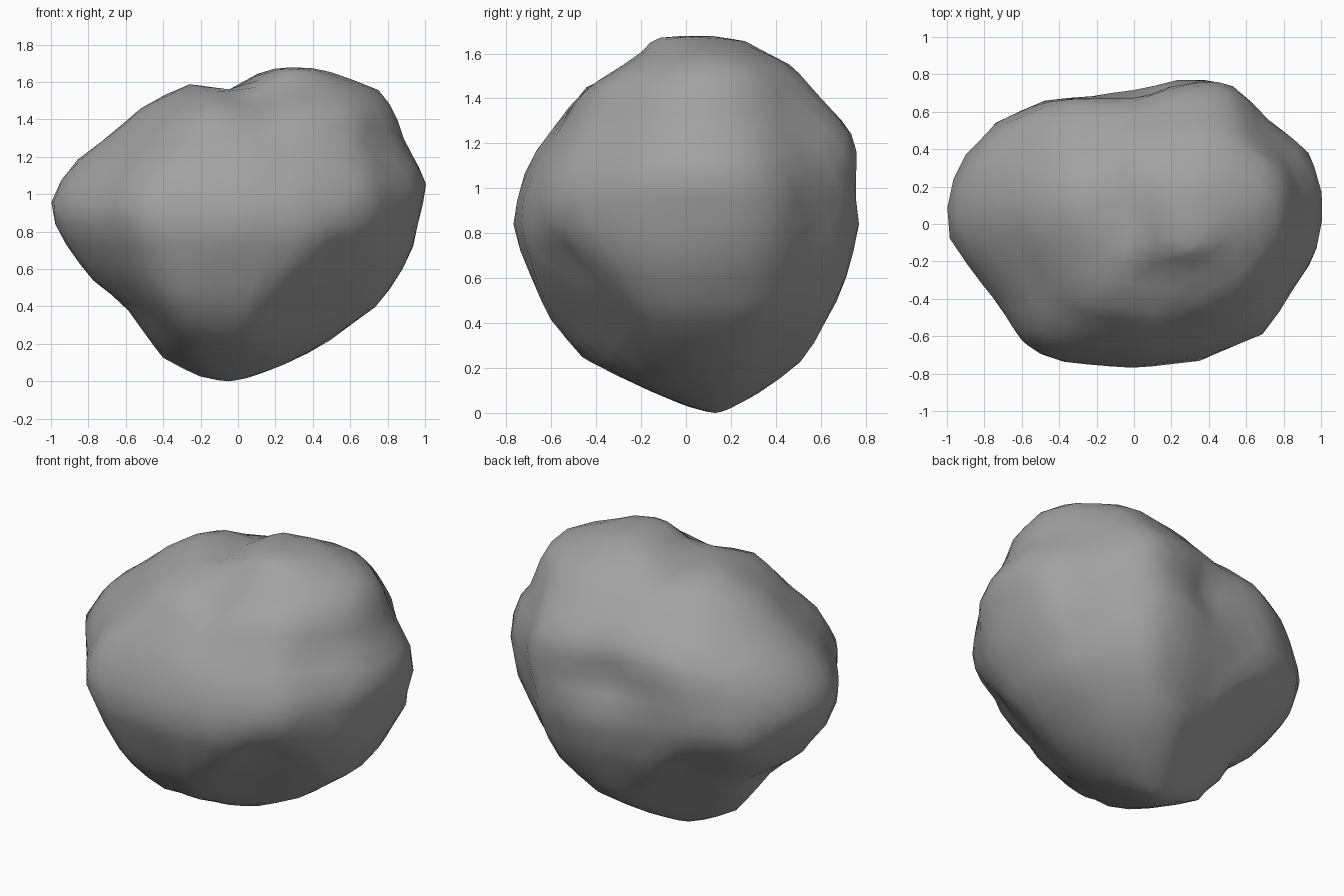
import bpy
import bmesh
import math
from mathutils import Vector, noise

default_cube = bpy.data.objects.get("Cube")
if default_cube:
    bpy.data.objects.remove(default_cube, do_unlink=True)

# Boulder extents by height: z, x min, x max, y min, y max
LEVELS = [
    (0, -.08, -.02, .11, .15),
    (.03, -.22, .1, 0, .22),
    (.12, -.4, .32, -.21, .38),
    (.25, -.5, .54, -.46, .54),
    (.42, -.62, .76, -.61, .63),
    (.55, -.79, .85, -.67, .7),
    (.72, -.92, .94, -.74, .74),
    (.82, -.98, .96, -.775, .765),
    (.93, -1.02, .99, -.76, .76),
    (1.04, -.97, 1.01, -.73, .76),
    (1.16, -.89, .96, -.67, .76),
    (1.26, -.76, .9, -.6, .73),
    (1.44, -.55, .84, -.48, .57),
    (1.55, -.36, .76, -.3, .47),
    (1.6, -.24, .65, -.22, .37),
    (1.66, .08, .48, -.16, .25),
    (1.68, .2, .36, -.1, .07),
]

# Plan shape of the boulder, anticlockwise from the back left
PLAN = [
    (-1, .03), (-.98, -.08), (-.84, -.29), (-.72, -.46), (-.59, -.64),
    (-.44, -.72), (-.24, -.74), (.04, -.76), (.37, -.72), (.63, -.62),
    (.71, -.56), (.94, -.24), (1, -.04), (.99, .21), (.91, .4),
    (.71, .56), (.55, .72), (.45, .76), (.18, .76), (-.2, .68),
    (-.46, .66), (-.71, .55), (-.88, .38), (-.98, .2), (-1, .03),
]

# Hollows and swellings: centre, radius, depth inward
DENTS = [
    ((.06, .72, 1.05), .18, .07),
    ((.28, .74, .83), .13, -.02),
    ((.77, .42, 1.2), .15, .04),
    ((.9, .4, .84), .2, -.03),
    ((.66, -.53, .93), .13, -.02),
    ((.6, -.58, .7), .16, .04),
    ((-.74, -.4, 1), .16, .02),
    ((-.42, -.48, .38), .26, -.05),
    ((-.72, .48, .66), .17, -.05),
]

# Broken faces under the front and back corners: normal, distance from origin
BREAKS = [
    (Vector((.45, -.62, -.64)), .15),
    (Vector((-.42, .67, -.61)), .17),
]

CENTRE = Vector((0, 0, .84))


def extents_at(z):
    """Interpolate the extents between neighbouring heights."""
    for low, high in zip(LEVELS, LEVELS[1:]):
        if z <= high[0]:
            f = max(0, (z - low[0]) / (high[0] - low[0]))
            return [a + (b - a) * f for a, b in zip(low[1:], high[1:])]
    return LEVELS[-1][1:]


def plan_point(direction):
    """Where a ray from the axis meets the plan shape."""
    ray = Vector((direction.x, direction.y))
    for a, b in zip(PLAN, PLAN[1:]):
        start, end = Vector(a), Vector(b)
        if start.cross(ray) >= 0 and ray.cross(end) >= 0 and ray.dot(start + end) > 0:
            edge = end - start
            return ray * (start.cross(edge) / ray.cross(edge))
    return ray


def shape_point(direction):
    z = CENTRE.z * (1 + direction.z)
    left, right, front, back = extents_at(z)
    on_axis = abs(direction.z) > .9999
    plan = Vector((0, 0)) if on_axis else plan_point(direction)
    point = Vector((
        (left + right) / 2 + plan.x * (right - left) / 2,
        (front + back) / 2 + plan.y / .76 * (back - front) / 2,
        z))

    # Broken faces
    for normal, offset in BREAKS:
        point -= normal * max(0, point.dot(normal) - offset)

    # Worn hollows and swellings
    inward = (CENTRE - point).normalized()
    for centre, radius, depth in DENTS:
        distance = (point - Vector(centre)).length / radius
        point += inward * depth * math.exp(-distance * distance)

    # Saddle across the crown
    if z > 1.2:
        fade = min(1, (z - 1.2) / .3)
        across = (point.x + .01 + point.y * .3) / .12
        point.z -= .075 * fade * math.exp(-across * across)

    # Gentle unevenness, fading out at the base
    point += inward * noise.noise(point * 3) * .01 * min(1, z * 3)
    return point


def make_material(name, colour):
    material = bpy.data.materials.new(name)
    material.use_nodes = True
    material.diffuse_color = colour
    shader = next(n for n in material.node_tree.nodes if n.type == "BSDF_PRINCIPLED")
    shader.inputs["Base Color"].default_value = colour
    shader.inputs["Roughness"].default_value = .8
    return material


# Boulder
mesh = bpy.data.meshes.new("boulder")
bm = bmesh.new()
bmesh.ops.create_icosphere(bm, subdivisions=4, radius=1)
for vert in bm.verts:
    vert.co = shape_point(vert.co.normalized())
bmesh.ops.recalc_face_normals(bm, faces=bm.faces)
for face in bm.faces:
    face.smooth = True
bm.to_mesh(mesh)
bm.free()

mesh.materials.append(make_material("stone grey", (.36, .36, .36, 1)))
boulder = bpy.data.objects.new("boulder", mesh)
bpy.context.collection.objects.link(boulder)
